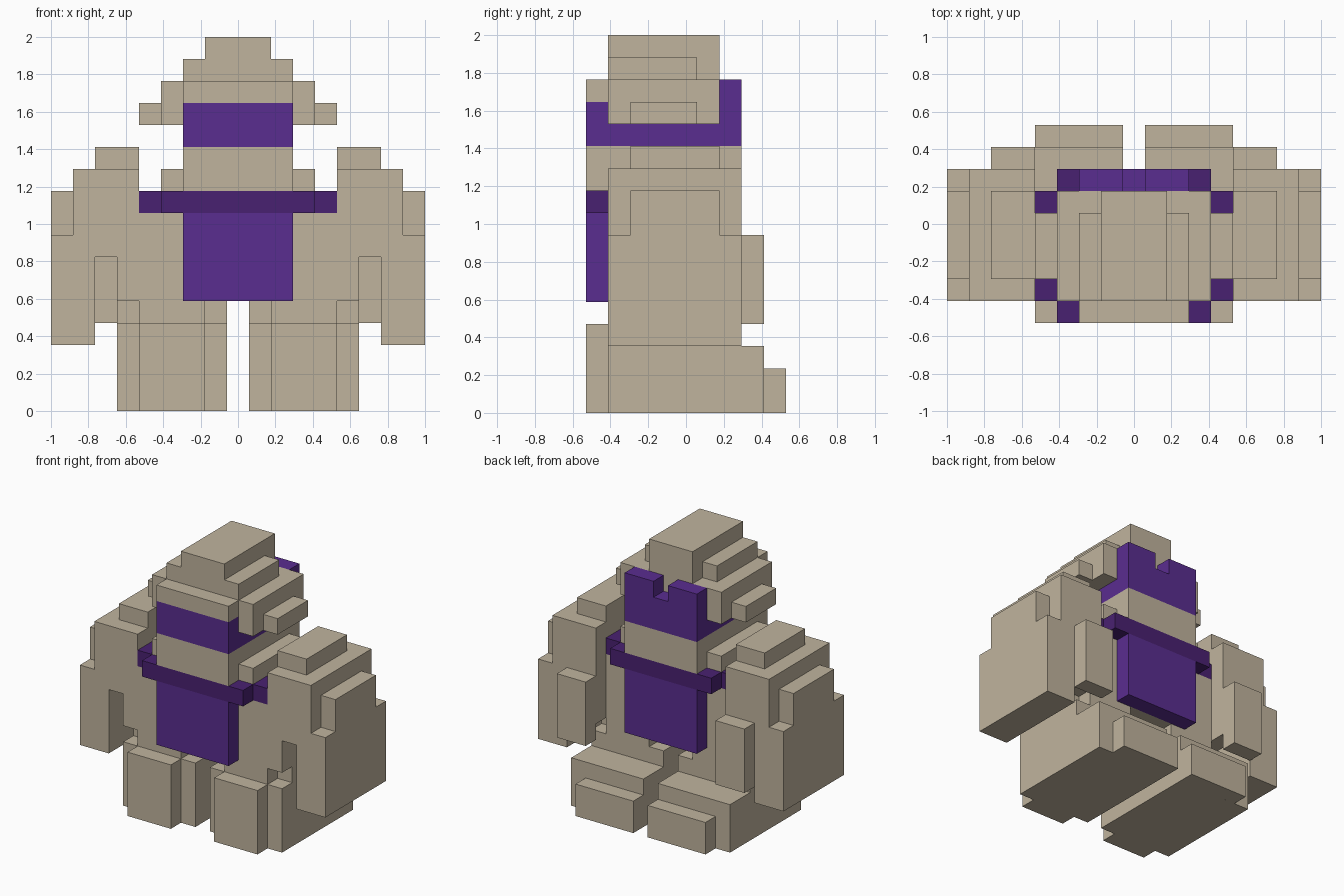
import bpy

if "Cube" in bpy.data.objects:
    bpy.data.objects.remove(bpy.data.objects["Cube"])

U = 2 / 17  # one block of the grid


def material(name, srgb):
    m = bpy.data.materials.new(name)
    lin = [((c / 255 + 0.055) / 1.055) ** 2.4 for c in srgb]
    m.diffuse_color = (*lin, 1)
    m.use_nodes = True
    m.node_tree.nodes["Principled BSDF"].inputs["Base Color"].default_value = m.diffuse_color
    return m


STONE = material("beige_stone", (192, 180, 158))
PURPLE = material("purple", (90, 45, 144))
DARK = material("dark_purple", (73, 33, 113))


def part(name, mat, boxes, mirror=False):
    """One object from boxes (x0, x1, y0, y1, z0, z1) in grid units."""
    verts, faces = [], []
    for x0, x1, y0, y1, z0, z1 in boxes:
        sides = [(x0, x1), (-x1, -x0)] if mirror else [(x0, x1)]
        for a, b in sides:
            n = len(verts)
            verts += [(x * U, y * U, z * U) for z in (z0, z1) for y in (y0, y1) for x in (a, b)]
            faces += [[n + i for i in f] for f in (
                (0, 2, 3, 1), (4, 5, 7, 6), (0, 1, 5, 4),
                (2, 6, 7, 3), (0, 4, 6, 2), (1, 3, 7, 5))]
    me = bpy.data.meshes.new(name)
    me.from_pydata(verts, [], faces)
    me.materials.append(mat)
    ob = bpy.data.objects.new(name, me)
    bpy.context.collection.objects.link(ob)
    return ob


# Legs: main block, front plate, heel steps, hip
part("legs", STONE, [
    (0.5, 5.5, -3.5, 1.5, 0, 4),
    (0.5, 5.5, 1.5, 3.5, 0, 3),
    (1.5, 4.5, -4.5, -3.5, 0, 4),
    (0.5, 4.5, 3.5, 4.5, 0, 2),
    (1.5, 4.5, -3.5, 1.5, 4, 5),
    (0.5, 1.5, -2.5, 0.5, 4, 5),
    (4.5, 5.5, -2.5, 0.5, 4, 5)], mirror=True)

# Torso with front and back panels
part("torso", STONE, [(-4.5, 4.5, -3.5, 1.5, 5, 9)])
part("chest_panel", PURPLE, [(-2.5, 2.5, -4.5, -3.5, 5, 9)])
part("back_panel", PURPLE, [(-2.5, 2.5, 1.5, 2.5, 5, 9)])

# Stepped band around the chest
part("chest_band", DARK, [
    (-3.5, 3.5, -4.5, 2.5, 9, 10),
    (3.5, 4.5, -3.5, 1.5, 9, 10),
    (-4.5, -3.5, -3.5, 1.5, 9, 10)])

# Arms: shoulder steps, upper arm, forearm, elbow block behind
part("arms", STONE, [
    (4.5, 6.5, -2.5, 1.5, 11, 12),
    (4.5, 7.5, -3.5, 2.5, 7, 11),
    (4.5, 5.5, -3.5, 2.5, 5, 7),
    (6.5, 7.5, -3.5, 2.5, 3, 7),
    (7.5, 8.5, -3.5, 2.5, 3, 8),
    (7.5, 8.5, -2.5, 1.5, 8, 10),
    (4.5, 6.5, 2.5, 3.5, 4, 8)], mirror=True)

# Neck and collar
part("neck", STONE, [(-2.5, 2.5, -4.5, 2.5, 10, 12)])
part("collar", STONE, [(2.5, 3.5, -3.5, 1.5, 10, 11)], mirror=True)

# Purple headband: ring, raised visor in front, notched crest behind
part("headband", PURPLE, [(-2.5, 2.5, -4.5, 2.5, 12, 13)])
part("visor", PURPLE, [(-2.5, 2.5, -4.5, -3.5, 13, 14)])
part("rear_crest", PURPLE, [(-2.5, 2.5, 1.5, 2.5, 13, 14),
                            (-2.5, -0.5, 1.5, 2.5, 14, 15),
                            (0.5, 2.5, 1.5, 2.5, 14, 15)])

# Head: main block, brow and stepped top
part("head", STONE, [
    (-3.5, 3.5, -3.5, 1.5, 13, 15),
    (-2.5, 2.5, -4.5, -3.5, 14, 15),
    (-1.5, 1.5, -3.5, 1.5, 15, 17)])
part("head_step", STONE, [(1.5, 2.5, -3.5, 0.5, 15, 16)], mirror=True)
part("ears", STONE, [(3.5, 4.5, -2.5, 0.5, 13, 14)], mirror=True)
